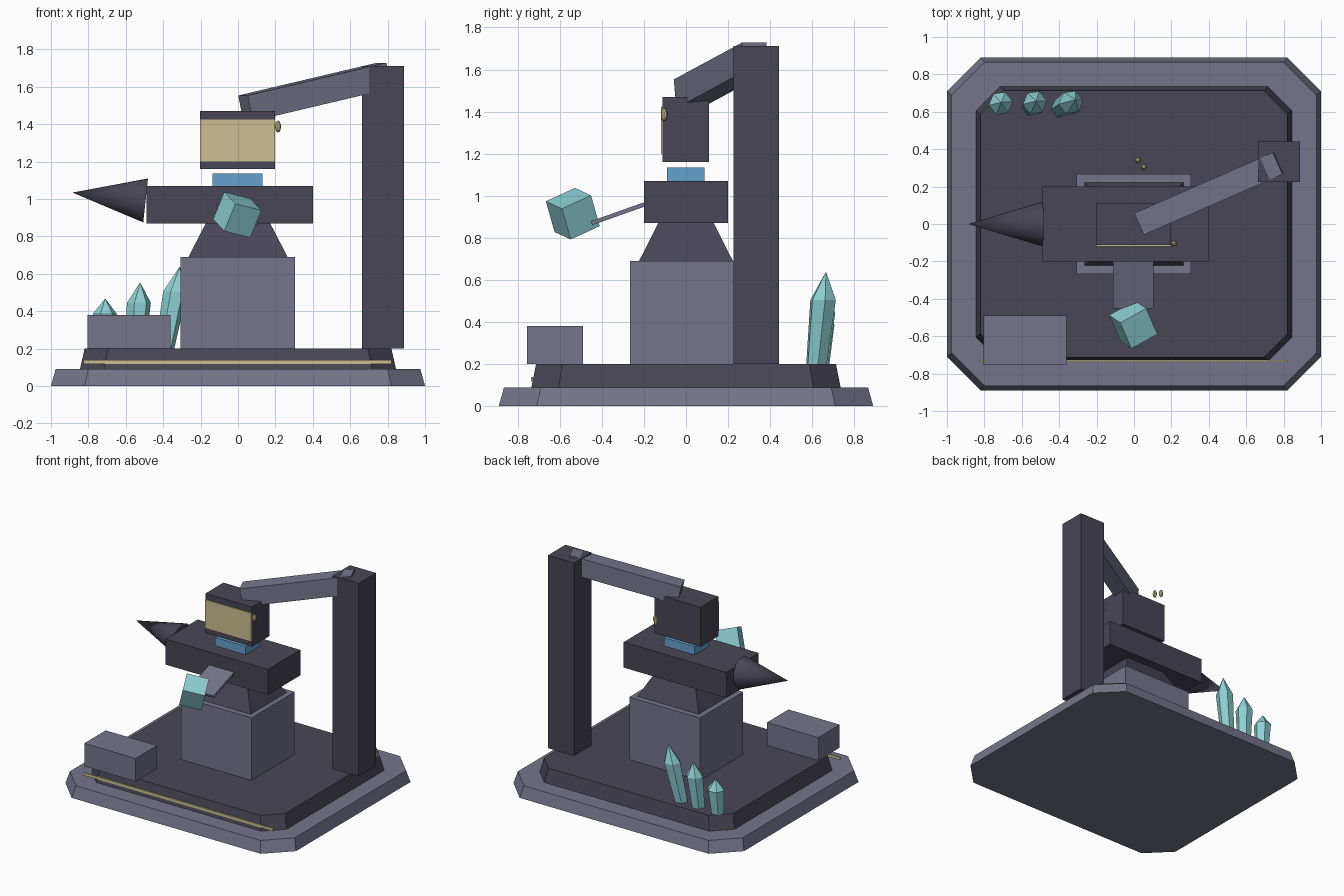
import bpy, bmesh, math
from mathutils import Matrix, Vector

if "Cube" in bpy.data.objects:
    bpy.data.objects.remove(bpy.data.objects["Cube"])


def material(name, rgb):
    m = bpy.data.materials.new(name)
    m.diffuse_color = (*rgb, 1)
    m.use_nodes = True
    m.node_tree.nodes["Principled BSDF"].inputs["Base Color"].default_value = m.diffuse_color
    return m


DARK = material("dark iron", (0.065, 0.061, 0.090))
STONE = material("lavender stone", (0.178, 0.178, 0.258))
GOLD = material("pale gold", (0.604, 0.527, 0.287))
BLUE = material("hot blue", (0.127, 0.362, 0.631))
CYAN = material("cyan crystal", (0.270, 0.640, 0.665))


def finish(bm, name, mat):
    bmesh.ops.recalc_face_normals(bm, faces=bm.faces)
    mesh = bpy.data.meshes.new(name)
    bm.to_mesh(mesh)
    bm.free()
    mesh.materials.append(mat)
    ob = bpy.data.objects.new(name, mesh)
    bpy.context.collection.objects.link(ob)
    return ob


def loft(name, mat, rings):
    """Closed solid through rings of equal point count."""
    bm = bmesh.new()
    loops = [[bm.verts.new(p) for p in ring] for ring in rings]
    for a, b in zip(loops, loops[1:]):
        n = len(a)
        for i in range(n):
            bm.faces.new((a[i], a[(i + 1) % n], b[(i + 1) % n], b[i]))
    bm.faces.new(loops[0])
    bm.faces.new(loops[-1])
    return finish(bm, name, mat)


def box(name, mat, lo, hi):
    mid = [(a + b) / 2 for a, b in zip(lo, hi)]
    size = [b - a for a, b in zip(lo, hi)]
    return turned_box(name, mat, mid, size, Matrix.Identity(3))


def turned_box(name, mat, mid, size, rot):
    bm = bmesh.new()
    bmesh.ops.create_cube(bm, size=1)
    m = Matrix.Translation(mid) @ rot.to_4x4() @ Matrix.Diagonal((*size, 1))
    bmesh.ops.transform(bm, matrix=m, verts=bm.verts)
    return finish(bm, name, mat)


def octagon(x, y, c, z):
    return [(x, -y + c, z), (x, y - c, z), (x - c, y, z), (-x + c, y, z),
            (-x, y - c, z), (-x, -y + c, z), (-x + c, -y, z), (x - c, -y, z)]


def rect(x, y, z):
    return [(x, -y, z), (x, y, z), (-x, y, z), (-x, -y, z)]


# Stepped base with clipped corners
loft("lower_base", STONE, [octagon(1, 0.89, 0.18, 0), octagon(0.975, 0.865, 0.175, 0.09)])
loft("upper_base", DARK, [octagon(0.845, 0.735, 0.13, 0.09), octagon(0.82, 0.713, 0.125, 0.2)])
box("base_trim", GOLD, (-0.825, -0.737, 0.117), (0.82, -0.728, 0.139))
box("supply_block", STONE, (-0.805, -0.755, 0.2), (-0.36, -0.49, 0.38))

# Pedestal, tapered neck and anvil body
box("pedestal", STONE, (-0.308, -0.267, 0.2), (0.305, 0.267, 0.69))
loft("anvil_neck", DARK, [rect(0.265, 0.223, 0.69), rect(0.172, 0.132, 0.87)])
box("anvil_body", DARK, (-0.49, -0.2, 0.87), (0.4, 0.2, 1.07))
box("hot_billet", BLUE, (-0.135, -0.09, 1.07), (0.13, 0.088, 1.135))

# Horn, tilted slightly upward
tail, tip = Vector((-0.494, 0, 0.992)), Vector((-0.885, 0, 1.034))
axis = tip - tail
bm = bmesh.new()
bmesh.ops.create_cone(bm, cap_ends=True, segments=32, radius1=0.118, radius2=0, depth=axis.length)
bmesh.ops.transform(bm, verts=bm.verts, matrix=Matrix.Translation((tail + tip) / 2)
                    @ axis.to_track_quat('Z', 'Y').to_matrix().to_4x4())
horn = finish(bm, "anvil_horn", DARK)
for f in horn.data.polygons:
    f.use_smooth = len(f.vertices) < 5

# Hammer head with gold face plate
box("hammer_head", DARK, (-0.204, -0.111, 1.16), (0.198, 0.11, 1.47))
box("hammer_plate", GOLD, (-0.204, -0.119, 1.2), (0.198, -0.111, 1.425))

# Column and sloping arm
box("column", DARK, (0.662, 0.225, 0.2), (0.888, 0.441, 1.712))
start, end = Vector((0.027, 0, 1.553)), Vector((0.768, 0.324, 1.728))
span = end - start
tilt = math.atan2(span.z, span.xy.length)
rot = Matrix.Rotation(math.atan2(span.y, span.x), 3, 'Z') @ Matrix.Rotation(-tilt, 3, 'Y')
turned_box("hammer_arm", STONE, (start + end) / 2 - rot.col[2] * 0.07,
           (span.length, 0.127, 0.14), rot)

# Small gold rivets
for i, p in enumerate([(0.214, -0.104, 1.387), (0.022, 0.34, 1.385), (0.053, 0.305, 1.385)]):
    bm = bmesh.new()
    bmesh.ops.create_uvsphere(bm, u_segments=8, v_segments=6, radius=1)
    bmesh.ops.transform(bm, verts=bm.verts, matrix=Matrix.Translation(p)
                        @ Matrix.Diagonal((0.016, 0.016, 0.032, 1)))
    finish(bm, f"rivet_{i + 1}", GOLD)

# Front tray and the tumbled crystal cube at its end
turned_box("front_tray", STONE, (-0.003, -0.322, 0.915), (0.216, 0.27, 0.02),
           Matrix.Rotation(math.radians(19.5), 3, 'X'))
bx = Vector((0.138, 0.076, -0.035)).normalized()
by = Vector((-0.06, 0.133, 0.062))
by = (by - bx * by.dot(bx)).normalized()
cube_rot = Matrix((bx, by, bx.cross(by))).transposed()
turned_box("crystal_cube", CYAN, (-0.004, -0.538, 0.915), (0.163,) * 3, cube_rot)

# Row of leaning hexagonal crystals
for i, (bx0, by0, tx, ty, top) in enumerate([(-0.717, 0.633, -0.71, 0.65, 0.465),
                                             (-0.547, 0.628, -0.523, 0.658, 0.55),
                                             (-0.392, 0.62, -0.312, 0.665, 0.635)]):
    foot, apex = Vector((bx0, by0, 0.2)), Vector((tx, ty, top))
    rings = []
    for t, r in [(0, 0.052), (0.7, 0.065), (1, 0.002)]:
        c = foot.lerp(apex, t)
        rings.append([(c.x + r * math.cos(k * math.pi / 3 + 0.15),
                       c.y + r * math.sin(k * math.pi / 3 + 0.15), c.z) for k in range(6)])
    loft(f"crystal_{i + 1}", CYAN, rings)
